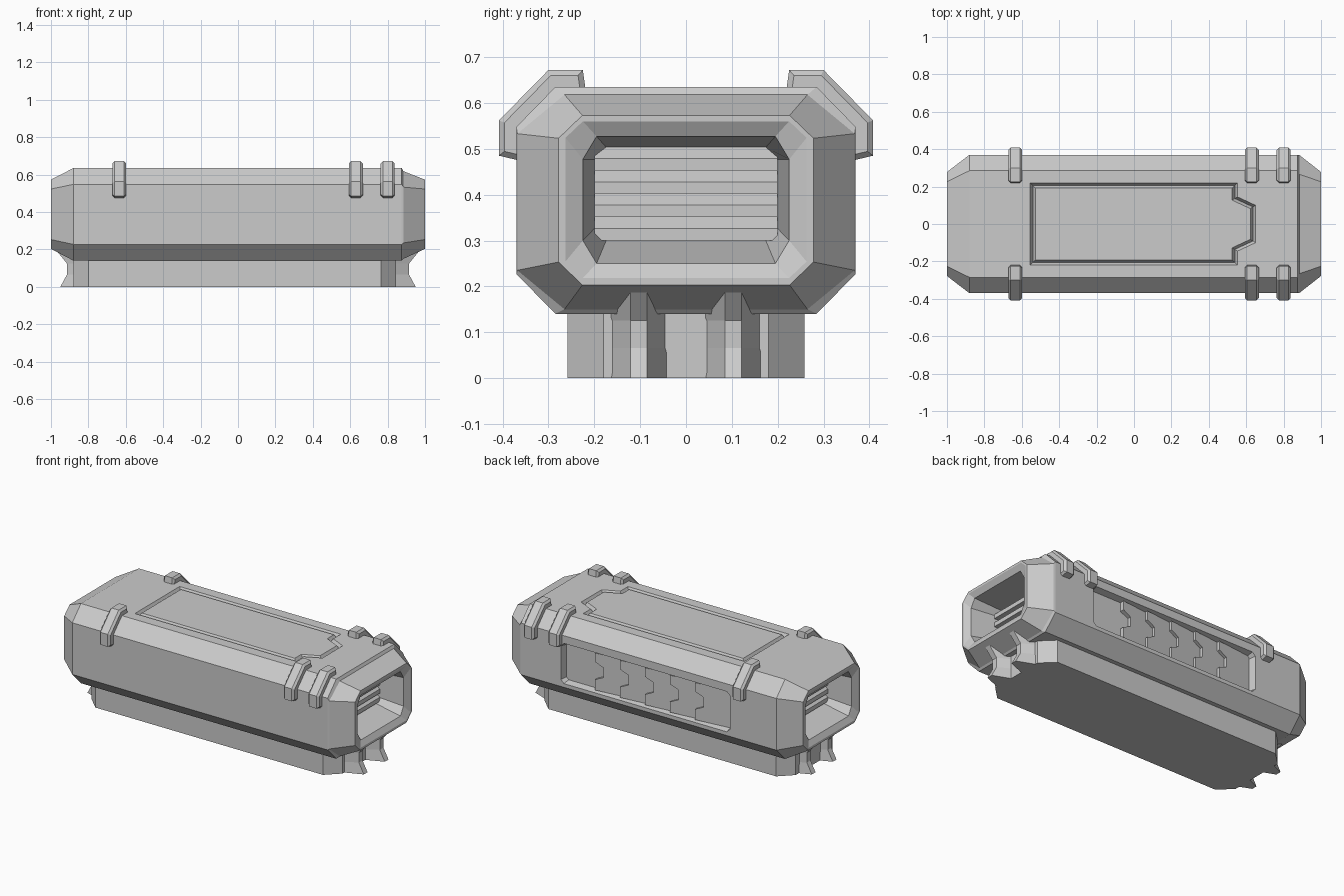
import bpy, bmesh
from mathutils import Vector

cube = bpy.data.objects.get("Cube")
if cube:
    bpy.data.objects.remove(cube, do_unlink=True)

grey = bpy.data.materials.new("plain grey")
grey.use_nodes = True
colour = (0.6, 0.6, 0.6, 1)
grey.diffuse_color = colour
grey.node_tree.nodes["Principled BSDF"].inputs["Base Color"].default_value = colour


def loft(name, loops):
    """Skin a row of matching loops and cap both ends."""
    bm = bmesh.new()
    rings = [[bm.verts.new(p) for p in loop] for loop in loops]
    n = len(rings[0])
    for a, b in zip(rings, rings[1:]):
        for i in range(n):
            j = (i + 1) % n
            bm.faces.new((a[i], a[j], b[j], b[i]))
    bm.faces.new(rings[0])
    bm.faces.new(rings[-1])
    bmesh.ops.recalc_face_normals(bm, faces=bm.faces)
    mesh = bpy.data.meshes.new(name)
    bm.to_mesh(mesh)
    bm.free()
    mesh.materials.append(grey)
    ob = bpy.data.objects.new(name, mesh)
    bpy.context.collection.objects.link(ob)
    return ob


def inset(poly, d):
    """Offset a closed 2D outline inwards with mitred corners."""
    pts = [Vector(p) for p in poly]
    n = len(pts)
    area = sum(pts[i - 1].x * pts[i].y - pts[i].x * pts[i - 1].y for i in range(n))
    s = 1 if area > 0 else -1
    out = []
    for i in range(n):
        e1 = (pts[i] - pts[i - 1]).normalized()
        e2 = (pts[(i + 1) % n] - pts[i]).normalized()
        n1, n2 = Vector((-e1.y, e1.x)) * s, Vector((-e2.y, e2.x)) * s
        out.append(pts[i] + (n1 + n2) * d / (1 + n1.dot(n2)))
    return [tuple(p) for p in out]


def on_z(poly, z):
    return [(x, y, z) for x, y in poly]


def on_y(poly, y):
    return [(x, y, z) for x, z in poly]


def on_x(poly, x):
    return [(x, y, z) for y, z in poly]


def octagon(x, w, low, high, cy, cz):
    half = [(w - cy, low), (w, low + cz), (w, high - cz), (w - cy, high)]
    return on_x(half + [(-y, z) for y, z in reversed(half)], x)


def carve(target, cutter):
    mod = target.modifiers.new("carve", 'BOOLEAN')
    mod.operation, mod.solver, mod.object = 'DIFFERENCE', 'EXACT', cutter
    bpy.context.view_layer.objects.active = target
    bpy.ops.object.modifier_apply(modifier=mod.name)
    bpy.data.objects.remove(cutter, do_unlink=True)


# Body: one octagonal loft from recess to recess
shell = (0.37, 0.14, 0.635, 0.085, 0.087)
mouth = [(1, 0.278, 0.203, 0.573, 0.052, 0.05),
         (1, 0.263, 0.218, 0.56, 0.038, 0.036),
         (0.98, 0.225, 0.25, 0.527, 0.03, 0.05),
         (0.8, 0.2, 0.3, 0.503, 0.026, 0.026)]
sections = [octagon(-m[0], *m[1:]) for m in reversed(mouth)]
sections += [octagon(-0.88, *shell), octagon(0.875, *shell),
             octagon(0.885, 0.368, 0.15, 0.618, 0.103, 0.085)]
sections += [octagon(*m) for m in mouth]
body = loft("body", sections)

# Top panel: sloped groove around a flush lid
lid = [(-0.555, -0.22), (0.553, -0.22), (0.553, -0.145), (0.65, -0.1),
       (0.65, 0.1), (0.553, 0.145), (0.553, 0.22), (-0.555, 0.22)]
floor_z = 0.612
carve(body, loft("groove_cutter", [on_z(inset(lid, 0.014), floor_z),
                                   on_z(lid, 0.635), on_z(lid, 0.7)]))
loft("top_panel", [on_z(inset(lid, 0.014), floor_z - 0.01),
                   on_z(inset(lid, 0.014), floor_z),
                   on_z(inset(lid, 0.028), 0.635)])

# Back recess with overlapping wedge plates
c = 0.02
low, high, x0, x1 = 0.25, 0.5, -0.56, 0.6
frame = [(x0 + c, low), (x1 - c, low), (x1, low + c), (x1, high - c),
         (x1 - c, high), (x0 + c, high), (x0, high - c), (x0, low + c)]
carve(body, loft("back_cutter", [on_y(inset(frame, 0.01), 0.33),
                                 on_y(frame, 0.37), on_y(frame, 0.42)]))
for i in range(5):
    edge = 0.375 - 0.172 * i
    tail = max(edge - 0.235, x0 + 0.01)
    notch = edge - 0.055
    outline = [(tail, 0.26), (edge, 0.26), (edge, 0.325), (notch, 0.35),
               (notch, 0.41), (edge, 0.435), (edge, 0.49), (tail, 0.49)]
    wedge = [(x, 0.332 + 0.026 * (x - tail) / (edge - tail), z) for x, z in outline]
    loft(f"back_plate_{i + 1}", [on_y(outline, 0.32), wedge])

# Louvres inside both end recesses
for side, s in (("left", 1), ("right", -1)):
    for i in range(4):
        z = 0.3 + 0.051 * i
        slat = [(0.78, z), (0.835, z), (0.835, z + 0.026), (0.803, z + 0.051), (0.78, z + 0.051)]
        slat = [(s * x, h) for x, h in slat]
        loft(f"{side}_louvre_{i + 1}", [on_y(slat, -0.2), on_y(slat, 0.2)])

# Base plinth with tapered ends
plinth = [(-0.88, -0.18), (-0.8, -0.258), (0.765, -0.258), (0.845, -0.18),
          (0.845, 0.18), (0.765, 0.258), (-0.8, 0.258), (-0.88, 0.18)]
loft("base", [on_z(plinth, 0), on_z(plinth, 0.16)])

# Flared prongs at both ends of the base
for side, s in (("left", 1), ("right", -1)):
    for end, yc in (("front", -0.103), ("back", 0.103)):
        loops = []
        for z, tip in ((0, 0.95), (0.065, 0.915), (0.125, 0.915), (0.187, 0.965)):
            tooth = [(0.83, -0.066), (tip, -0.018), (tip, 0.018), (0.83, 0.066)]
            loops.append([(s * x, yc + y, z) for x, y in tooth])
        loft(f"{side}_{end}_prong", loops)

# Clamps gripping the upper edges
clamp = [(0.215, 0.6), (0.225, 0.672), (0.3, 0.672), (0.408, 0.562),
         (0.408, 0.485), (0.345, 0.47), (0.345, 0.53), (0.27, 0.6)]
for i, xc in enumerate((-0.635, 0.63, 0.8)):
    for side, s in (("front", -1), ("back", 1)):
        wide = [(s * y, z) for y, z in clamp]
        slim = inset(wide, 0.012)
        loft(f"{side}_clamp_{i + 1}",
             [on_x(slim, xc - 0.037), on_x(wide, xc - 0.025),
              on_x(wide, xc + 0.025), on_x(slim, xc + 0.037)])
